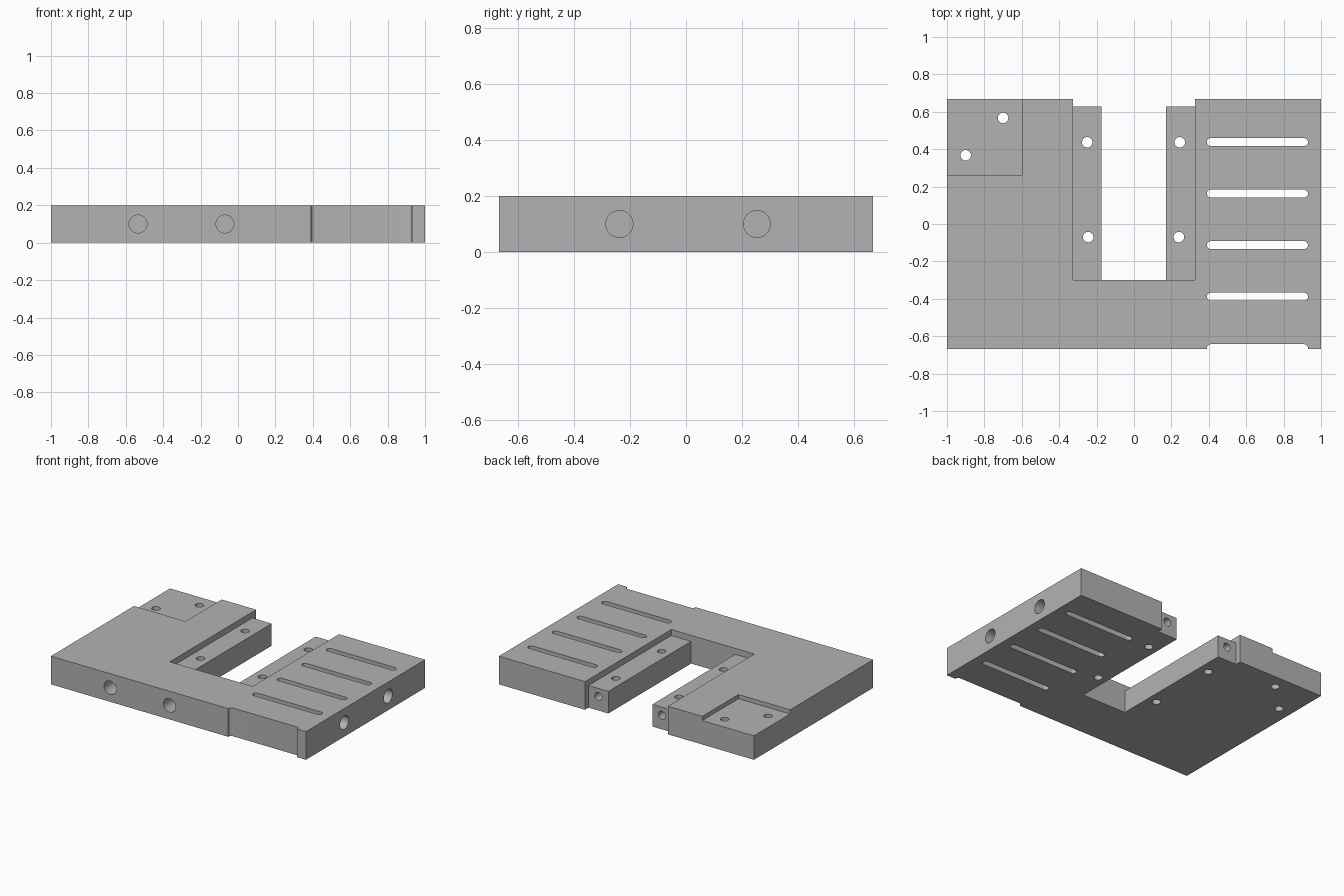
import bpy
import bmesh
from math import pi, cos, sin
from mathutils import Vector

if "Cube" in bpy.data.objects:
    bpy.data.objects.remove(bpy.data.objects["Cube"], do_unlink=True)

T = 0.2        # plate thickness
BACK = 0.667   # half depth of the plate

grey = bpy.data.materials.new("machined grey")
grey.use_nodes = True
colour = (0.45, 0.45, 0.45, 1)
grey.diffuse_color = colour
grey.node_tree.nodes["Principled BSDF"].inputs["Base Color"].default_value = colour


def prism(name, outline, z0, z1):
    """Upright solid with the given plan outline."""
    bm = bmesh.new()
    face = bm.faces.new([bm.verts.new((x, y, z0)) for x, y in outline])
    top = bmesh.ops.extrude_face_region(bm, geom=[face])["geom"]
    verts = [v for v in top if isinstance(v, bmesh.types.BMVert)]
    bmesh.ops.translate(bm, verts=verts, vec=(0, 0, z1 - z0))
    bmesh.ops.recalc_face_normals(bm, faces=bm.faces)
    mesh = bpy.data.meshes.new(name)
    bm.to_mesh(mesh)
    bm.free()
    obj = bpy.data.objects.new(name, mesh)
    bpy.context.collection.objects.link(obj)
    obj.data.materials.append(grey)
    return obj


def box(name, x0, x1, y0, y1, z0, z1):
    return prism(name, [(x0, y0), (x1, y0), (x1, y1), (x0, y1)], z0, z1)


def slot(name, x0, x1, y, r):
    """Through slot with rounded ends."""
    n = 10
    right = [(x1 - r + r * sin(pi * i / n), y - r * cos(pi * i / n)) for i in range(n + 1)]
    left = [(x0 + r - r * sin(pi * i / n), y + r * cos(pi * i / n)) for i in range(n + 1)]
    return prism(name, right + left, -0.1, T + 0.1)


def drill(name, centre, axis, r, depth):
    """Round cutter reaching the given depth to each side of its centre."""
    turn = Vector((0, 0, 1)).rotation_difference(Vector(axis)).to_euler()
    bpy.ops.mesh.primitive_cylinder_add(vertices=32, radius=r, depth=2 * depth,
                                        location=centre, rotation=turn)
    obj = bpy.context.object
    obj.name = name
    obj.data.materials.append(grey)
    return obj


plate = box("mounting_plate", -1, 1, -BACK, BACK, 0, T)

# Central opening, lowered rails beside it, and corner recess
cutters = [
    box("opening_cutter", -0.175, 0.17, -0.3, 1, -0.1, 0.3),
    box("rail_step_cutter", -0.325, 0.325, -0.3, 1, 0.157, 0.3),
    box("rail_end_cutter", -0.325, 0.325, 0.627, 1, -0.1, 0.3),
    box("corner_recess_cutter", -1.2, -0.595, 0.262, 1, 0.17, 0.3),
]

# Row of slots, the last one breaking through the front edge
for i in range(5):
    cutters.append(slot("slot_cutter", 0.39, 0.93, 0.438 - 0.2755 * i, 0.0215))

# Vertical through holes in the rails and corner recess
for x, y in [(-0.25, 0.437), (0.245, 0.437), (-0.245, -0.07), (0.24, -0.07),
             (-0.7, 0.567), (-0.9, 0.367)]:
    cutters.append(drill("through_hole_cutter", (x, y, T / 2), (0, 0, 1), 0.028, 0.3))

# Blind holes in the front, the side and the rail ends
for x in (-0.535, -0.07):
    cutters.append(drill("front_hole_cutter", (x, -BACK, T / 2), (0, 1, 0), 0.048, 0.2))
for y in (-0.237, 0.253):
    cutters.append(drill("side_hole_cutter", (1, y, T / 2), (1, 0, 0), 0.048, 0.2))
for x in (-0.25, 0.248):
    cutters.append(drill("rail_end_hole_cutter", (x, 0.627, 0.1), (0, 1, 0), 0.028, 0.13))

# Carve the plate, then discard the cutters
bpy.context.view_layer.objects.active = plate
for cutter in cutters:
    mod = plate.modifiers.new(cutter.name, "BOOLEAN")
    mod.operation = "DIFFERENCE"
    mod.solver = "EXACT"
    mod.object = cutter
    bpy.ops.object.modifier_apply(modifier=mod.name)
    bpy.data.objects.remove(cutter, do_unlink=True)
    bpy.context.view_layer.objects.active = plate

# Smooth the hole walls while keeping edges crisp
bpy.ops.object.select_all(action="DESELECT")
plate.select_set(True)
bpy.ops.object.shade_smooth_by_angle(angle=0.5)
